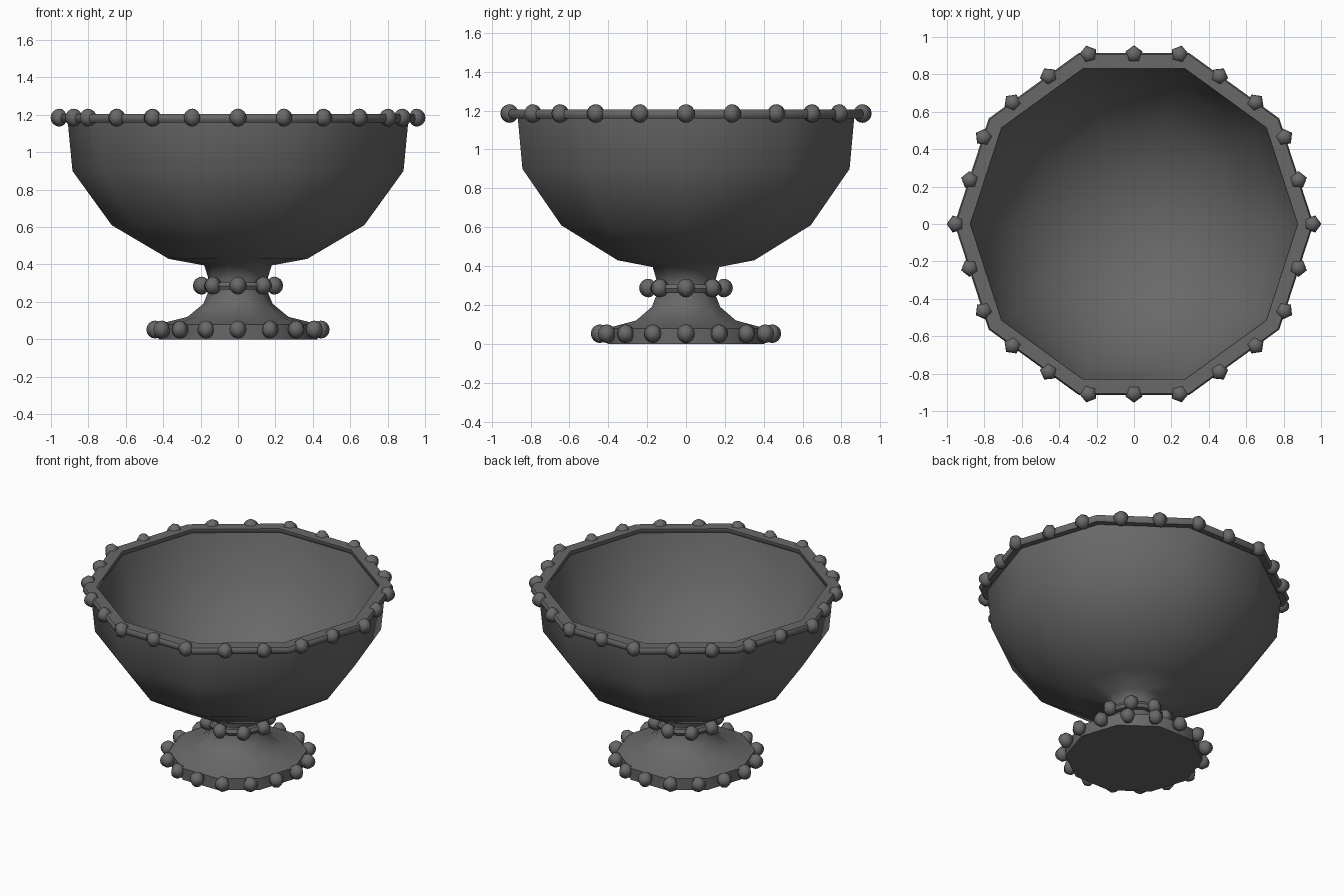
import bpy
import bmesh
from math import pi, sin, cos, radians
from mathutils import Matrix

cube = bpy.data.objects.get("Cube")
if cube:
    bpy.data.objects.remove(cube, do_unlink=True)

SIDES = 10
BEAD = 0.048

# Single dark metal colour
metal = bpy.data.materials.new("dark_grey_metal")
metal.use_nodes = True
metal.diffuse_color = (0.14, 0.14, 0.14, 1)
metal.node_tree.nodes["Principled BSDF"].inputs["Base Color"].default_value = metal.diffuse_color


def lathe(bm, profile, sides, matrix=Matrix(), closed=False):
    """Revolve (radius, height) points about z, first vertex on +x."""
    rings = []
    for r, z in profile:
        count = 1 if r < 1e-5 else sides
        rings.append([bm.verts.new(matrix @ Matrix.Rotation(2 * pi * i / sides, 4, "Z")
                                   @ Matrix.Translation((r, 0, z)).translation)
                      for i in range(count)])
    pairs = list(zip(rings, rings[1:]))
    if closed:
        pairs.append((rings[-1], rings[0]))
    for a, b in pairs:
        for i in range(sides):
            j = (i + 1) % sides
            corners = [a[i % len(a)], a[j % len(a)], b[j % len(b)], b[i % len(b)]]
            bm.faces.new(list(dict.fromkeys(corners)))


def finish(name, bm, angle=180):
    bmesh.ops.recalc_face_normals(bm, faces=bm.faces)
    mesh = bpy.data.meshes.new(name)
    bm.to_mesh(mesh)
    bm.free()
    mesh.materials.append(metal)
    mesh.shade_smooth()
    mesh.set_sharp_from_angle(angle=radians(angle))
    obj = bpy.data.objects.new(name, mesh)
    bpy.context.collection.objects.link(obj)


def turned(name, profile, angle, closed=False):
    bm = bmesh.new()
    lathe(bm, profile, SIDES, closed=closed)
    finish(name, bm, angle)


def bead_ring(name, count, z, radius_at):
    """Ring of five-sided beads, each with a point facing outward."""
    arc = [(BEAD * sin(pi * k / 8), -BEAD * cos(pi * k / 8)) for k in range(9)]
    bm = bmesh.new()
    for i in range(count):
        a = 2 * pi * i / count
        place = Matrix.Rotation(a, 4, "Z") @ Matrix.Translation((radius_at(a), 0, z))
        lathe(bm, arc, 5, place)
    finish(name, bm)


def rim_radius(a):
    """Distance to the edge of the ten-sided rim at an angle."""
    half = pi / SIDES
    return 0.954 * cos(half) / cos(a % (2 * half) - half)


# Foot, stem and bowl turned as one piece, then the hollow of the bowl
foot = [(0, 0), (0.425, 0), (0.428, 0.08)]
stem = [(0.27, 0.12), (0.185, 0.19), (0.152, 0.27), (0.157, 0.32), (0.18, 0.395)]
outside = [(0.37, 0.43), (0.675, 0.61), (0.885, 0.90), (0.912, 1.18)]
hollow = [(0.878, 1.19), (0.79, 0.87), (0.55, 0.595), (0.275, 0.455), (0, 0.42)]
turned("footed_bowl", foot + stem + outside + hollow, 70)

# Lip band around the mouth
turned("rim", [(0.90, 1.16), (0.95, 1.16), (0.96, 1.175), (0.96, 1.19),
               (0.952, 1.205), (0.875, 1.205), (0.875, 1.18)], 50, closed=True)

# Collar round the stem
turned("stem_collar", [(0.14, 0.265), (0.185, 0.265), (0.195, 0.285),
                       (0.185, 0.305), (0.14, 0.305)], 50, closed=True)

# Beaded trims
bead_ring("rim_beads", 24, 1.185, rim_radius)
bead_ring("stem_beads", 8, 0.287, lambda a: 0.193)
bead_ring("foot_beads", 16, 0.052, lambda a: 0.442)
